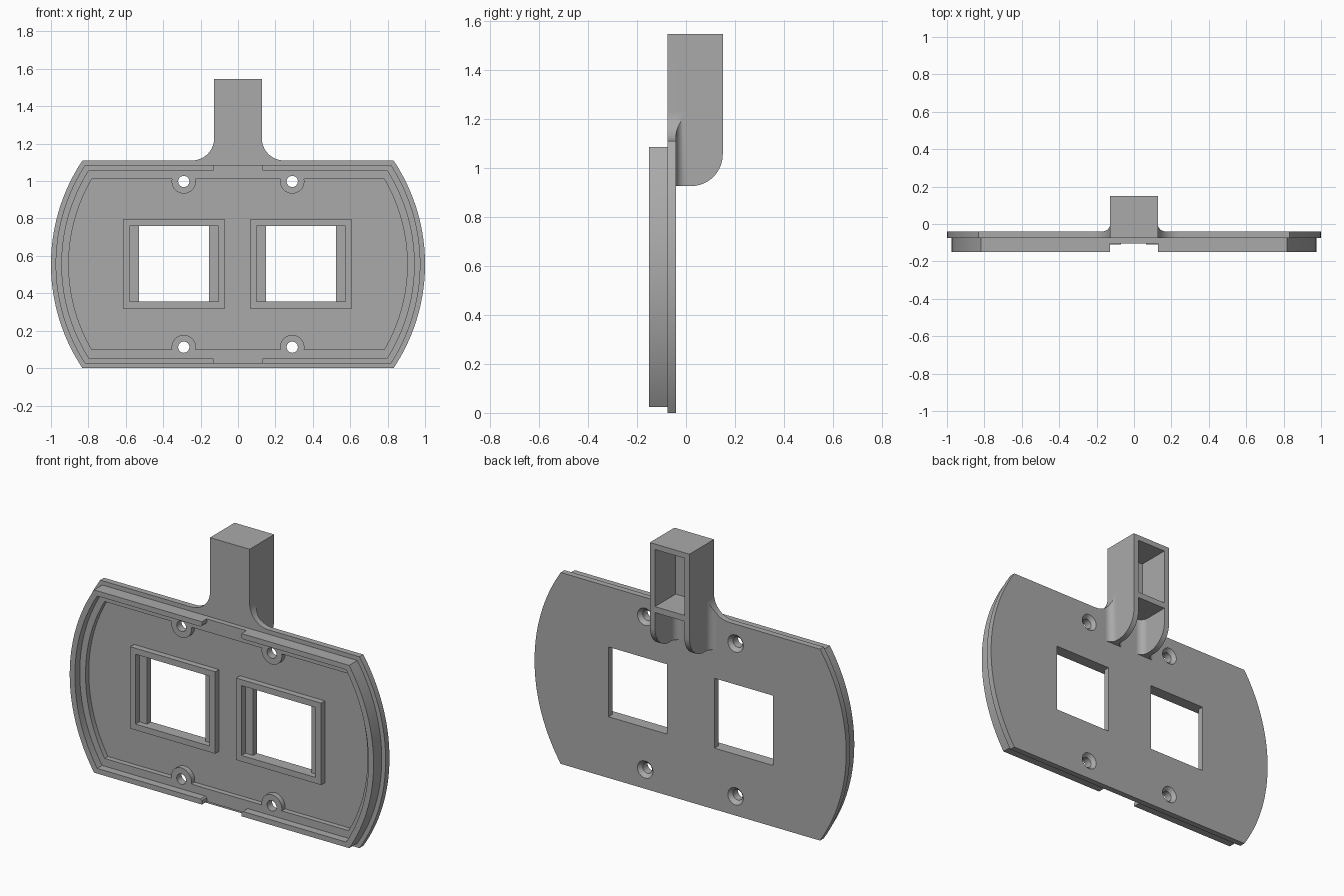
import bpy, bmesh, math
from mathutils import Matrix

if "Cube" in bpy.data.objects:
    bpy.data.objects.remove(bpy.data.objects["Cube"])

grey = bpy.data.materials.new("plain grey")
grey.use_nodes = True
GREY = (0.40, 0.40, 0.40, 1)
grey.diffuse_color = GREY
grey.node_tree.nodes["Principled BSDF"].inputs["Base Color"].default_value = GREY

MID = 0.555                      # height of the plate centre
parts = []


def add(name, mesh):
    """Clean a mesh and place it in the scene with the grey material."""
    bm = bmesh.new()
    bm.from_mesh(mesh)
    bmesh.ops.remove_doubles(bm, verts=bm.verts, dist=1e-5)
    bmesh.ops.recalc_face_normals(bm, faces=bm.faces)
    bm.to_mesh(mesh)
    bm.free()
    mesh.materials.clear()
    mesh.materials.append(grey)
    ob = bpy.data.objects.new(name, mesh)
    bpy.context.collection.objects.link(ob)
    parts.append(ob)


def sheet(name, loops, y0, y1):
    """Extrude (x, z) outlines with holes between two depths."""
    cu = bpy.data.curves.new(name, 'CURVE')
    cu.dimensions, cu.fill_mode, cu.extrude = '2D', 'BOTH', abs(y1 - y0) / 2
    for pts in loops:
        sp = cu.splines.new('POLY')
        sp.points.add(len(pts) - 1)
        for p, (x, z) in zip(sp.points, pts):
            p.co = (x, z, 0, 1)
        sp.use_cyclic_u = True
    tmp = bpy.data.objects.new(name + "_curve", cu)
    bpy.context.collection.objects.link(tmp)
    dg = bpy.context.evaluated_depsgraph_get()
    mesh = bpy.data.meshes.new_from_object(tmp.evaluated_get(dg))
    bpy.data.objects.remove(tmp)
    mesh.transform(Matrix.Translation((0, (y0 + y1) / 2, MID)) @ Matrix.Rotation(math.pi / 2, 4, 'X'))
    add(name, mesh)


def prism_x(name, pts, x0, x1):
    """Extrude a (y, z) profile along x."""
    bm = bmesh.new()
    face = bm.faces.new([bm.verts.new((x0, y, z)) for y, z in pts])
    ext = bmesh.ops.extrude_face_region(bm, geom=[face])
    bmesh.ops.translate(bm, vec=(x1 - x0, 0, 0),
                        verts=[v for v in ext["geom"] if isinstance(v, bmesh.types.BMVert)])
    mesh = bpy.data.meshes.new(name)
    bm.to_mesh(mesh)
    bm.free()
    add(name, mesh)


def arc(cx, cz, r, a0, a1, n):
    return [(cx + r * math.cos(math.radians(a0 + (a1 - a0) * i / n)),
             cz + r * math.sin(math.radians(a0 + (a1 - a0) * i / n))) for i in range(n + 1)]


def side_arc(r, h):
    a = math.degrees(math.asin(h / r))
    return arc(0, 0, r, -a, a, 40)


def turn(pts):
    return [(-x, -z) for x, z in pts]


def outline(r, h, top=(), bottom=()):
    """Circle cut flat at +h and -h, with extra points along the flats."""
    side = side_arc(r, h)
    return side + list(top) + turn(side) + list(bottom)


def rect(x0, x1, z0, z1):
    return [(x, z - MID) for x, z in ((x0, z0), (x1, z0), (x1, z1), (x0, z1))]


BACK, FLOOR, LEDGE, LIP = -0.04, -0.075, -0.105, -0.15
W, WALL = 0.127, 0.033           # stem half width and wall thickness
NECK_R, TOP = 0.12, 1.545
SCREWS = [(sx * 0.29, sz * 0.443) for sx in (-1, 1) for sz in (-1, 1)]
WINDOWS = {"right": -0.3425, "left": 0.3375}

# Back plate with the neck, two windows and four screw holes
neck = arc(W + NECK_R, MID + NECK_R, NECK_R, 270, 180, 14) + [(W, TOP - MID)]
neck += [(-x, z) for x, z in reversed(neck)]
plate = [outline(1.0, MID, neck)]
plate += [rect(c - 0.1875, c + 0.1875, 0.355, 0.76) for c in WINDOWS.values()]
plate += [arc(x, z, 0.05, 0, 345, 23) for x, z in SCREWS]
sheet("back_plate", plate, BACK, FLOOR)

# Inner ledge with half-round screw bosses
t = math.degrees(math.asin(0.012 / 0.065))
bumps = [p for x in (0.29, -0.29) for p in arc(x, 0.443, 0.065, t, -180 - t, 20)]
ledge = [outline(0.975, 0.53), outline(0.905, 0.455, bumps, turn(bumps))]
ledge += [arc(x, z, 0.03, 0, 345, 23) for x, z in SCREWS]
sheet("inner_ledge", ledge, FLOOR, LEDGE)

# Raised lip in two halves, open at top and bottom centre
half = [(W, -0.53)] + side_arc(0.975, 0.53) + [(W, 0.53), (W, 0.508), (W + 0.008, 0.5)]
half += list(reversed(side_arc(0.942, 0.5))) + [(W + 0.008, -0.5), (W, -0.508)]
sheet("left_lip", [half], LEDGE, LIP)
sheet("right_lip", [turn(half)], LEDGE, LIP)

# Raised window frames
for side, c in WINDOWS.items():
    sheet(side + "_window_frame",
          [rect(c - 0.2725, c + 0.2725, 0.32, 0.795), rect(c - 0.238, c + 0.238, 0.355, 0.76)],
          FLOOR, -0.11)

# Countersunk linings of the screw holes
for i, (cx, cz) in enumerate(SCREWS):
    bm = bmesh.new()
    rings = [[bm.verts.new((x, y, z + MID)) for x, z in arc(cx, cz, r, 0, 345, 23)]
             for r, y in ((0.05, BACK), (0.03, -0.06), (0.03, FLOOR), (0.05, FLOOR))]
    for a, b in zip(rings, rings[1:] + rings[:1]):
        for k in range(24):
            j = (k + 1) % 24
            bm.faces.new((a[k], a[j], b[j], b[k]))
    mesh = bpy.data.meshes.new("countersink")
    bm.to_mesh(mesh)
    bm.free()
    add("countersink_%d" % (i + 1), mesh)

# Hollow stem: two side walls with rounded heels, a cap and a shelf
wall = [(BACK, TOP), (BACK, 0.925)] + arc(0.02, 1.055, 0.13, 270, 360, 16) + [(0.15, TOP)]
for side, s in (("left", 1), ("right", -1)):
    prism_x(side + "_stem_wall", wall, s * W, s * (W - WALL))
for name, z0, z1 in (("stem_cap", 1.513, TOP), ("stem_shelf", 1.147, 1.182)):
    prism_x(name, [(BACK, z0), (0.15, z0), (0.15, z1), (BACK, z1)], WALL - W, W - WALL)


# Coves blending the stem walls into the plate
def neck_height(x):
    return MID * 2 + NECK_R - math.sqrt(max(0, NECK_R ** 2 - (W + NECK_R - x) ** 2))


def cove(name, x0, direction, s, top):
    r, n = 0.042, 8
    bm = bmesh.new()
    cols = []
    for i in range(n + 1):
        a = math.pi / 2 * i / n
        x = x0 + direction * r * (1 - math.cos(a))
        y = BACK + r * (1 - math.sin(a))
        cols.append([bm.verts.new((s * x, yy, z)) for yy, z in
                     ((BACK, 0.925), (y, 0.925), (y, top(x)), (BACK, top(x)))])
    for a, b in zip(cols, cols[1:]):
        for k in range(4):
            j = (k + 1) % 4
            bm.faces.new((a[k], a[j], b[j], b[k]))
    bm.faces.new(cols[0])
    mesh = bpy.data.meshes.new(name)
    bm.to_mesh(mesh)
    bm.free()
    add(name, mesh)


for side, s in (("left", 1), ("right", -1)):
    cove(side + "_outer_cove", W, 1, s, neck_height)
    cove(side + "_inner_cove", W - WALL, -1, s, lambda x: 1.147)

# Smooth the curved sides, keep edges sharp
bpy.ops.object.select_all(action='DESELECT')
for ob in parts:
    ob.select_set(True)
bpy.context.view_layer.objects.active = parts[0]
bpy.ops.object.shade_smooth_by_angle(angle=math.radians(30))
